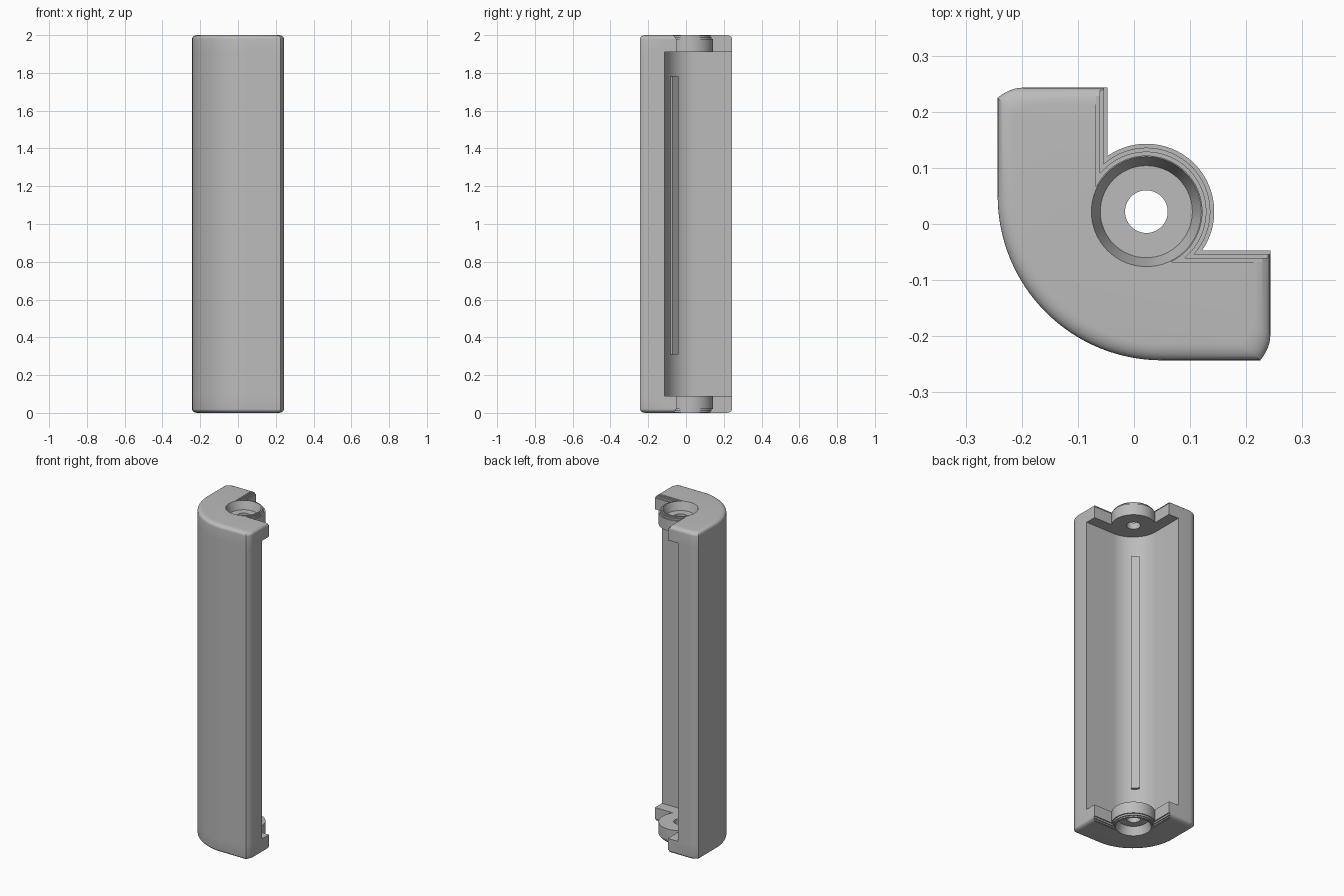
import bpy, bmesh, math

if "Cube" in bpy.data.objects:
    bpy.data.objects.remove(bpy.data.objects["Cube"])

HALF, HEIGHT, CAP = 0.243, 2.0, 0.09
ARC = 0.05       # centre of the corner arcs, on the diagonal
BOSS = 0.022     # centre of the screw boss, on the diagonal

grey = bpy.data.materials.new("plain_grey")
grey.use_nodes = True
grey.diffuse_color = (0.5, 0.5, 0.5, 1)
grey.node_tree.nodes["Principled BSDF"].inputs["Base Color"].default_value = (0.5, 0.5, 0.5, 1)


def arc(c, r, start, end, n):
    angles = [math.radians(start + (end - start) * i / n) for i in range(n + 1)]
    return [(c + r * math.cos(t), c + r * math.sin(t)) for t in angles]


def mirror_half(half):
    """Complete an outline that is symmetric about the diagonal."""
    return half + [(y, x) for x, y in half[-2:0:-1]]


def outer_half(a):
    """Outer corner arc, straight side and rounded arm tip."""
    pts = arc(ARC, a + ARC, 225, 270, 16)
    for i in range(7):
        t = i / 6
        pts.append((a - 0.018 * (1 - t) ** 2, -a + 0.045 * t))
    return pts


def cap_outline(a, step):
    n, r = 0.047 + step, 0.121 - step
    start = math.degrees(math.asin((-n - BOSS) / r))
    return mirror_half(outer_half(a) + [(a, -n)] + arc(BOSS, r, start, 45, 24))


def body_outline():
    return mirror_half(outer_half(HALF) + [(HALF, -0.115)] + arc(ARC, 0.165, 270, 225, 16))


def loft(name, layers, caps=True, flip=False):
    """Join equal outlines stacked as (outline, z)."""
    bm = bmesh.new()
    rings = [[bm.verts.new((x, y, HEIGHT - z if flip else z)) for x, y in pts]
             for pts, z in layers]
    for low, high in zip(rings, rings[1:]):
        for i in range(len(low)):
            j = (i + 1) % len(low)
            bm.faces.new((low[i], low[j], high[j], high[i]))
    if caps:
        bm.faces.new(rings[0][::-1])
        bm.faces.new(rings[-1])
    bmesh.ops.remove_doubles(bm, verts=bm.verts, dist=1e-5)
    if flip:
        bmesh.ops.reverse_faces(bm, faces=bm.faces)
    mesh = bpy.data.meshes.new(name)
    bm.to_mesh(mesh)
    bm.free()
    mesh.materials.append(grey)
    obj = bpy.data.objects.new(name, mesh)
    bpy.context.collection.objects.link(obj)
    return obj


def select(obj):
    bpy.ops.object.select_all(action='DESELECT')
    obj.select_set(True)
    bpy.context.view_layer.objects.active = obj


def smooth(obj):
    select(obj)
    bpy.ops.object.shade_smooth_by_angle(angle=math.radians(28))


# End cap: rounded outer rim, terraced inner rim, countersunk screw hole
def end_cap(name, flip):
    layers = [(cap_outline(HALF, 0), HEIGHT - CAP)]
    step = 0
    for i in range(7):
        t = math.radians(15 * i)
        a = HALF - 0.03 * (1 - math.cos(t))
        z = HEIGHT - 0.02 * (1 - math.sin(t))
        layers.append((cap_outline(a, step), z))
        if i in (0, 2, 4):
            step += 0.007
            layers.append((cap_outline(a, step), z))
    cap = loft(name, layers, flip=flip)
    hole = [(0.038, 1.85), (0.038, 1.95), (0.082, 1.95), (0.1044, 2.02)]
    cutter = loft("hole_cutter", [(arc(BOSS, r, 0, 360, 64)[:-1], z) for r, z in hole], flip=flip)
    cutter.hide_render = True
    mod = cap.modifiers.new("screw_hole", 'BOOLEAN')
    mod.operation, mod.solver, mod.object = 'DIFFERENCE', 'EXACT', cutter
    select(cap)
    bpy.ops.object.modifier_apply(modifier=mod.name)
    bpy.data.objects.remove(cutter)
    smooth(cap)


end_cap("top_cap", False)
end_cap("bottom_cap", True)

# Corner wall between the caps
smooth(loft("corner_wall", [(body_outline(), CAP), (body_outline(), HEIGHT - CAP)], caps=False))

# Rib along the inside of the corner
s = 0.016
rib = [(-0.055 - s, -0.055 + s), (-0.08 - s, -0.08 + s), (-0.08 + s, -0.08 - s), (-0.055 + s, -0.055 - s)]
loft("inner_rib", [(rib, 0.31), (rib, 1.78)])
